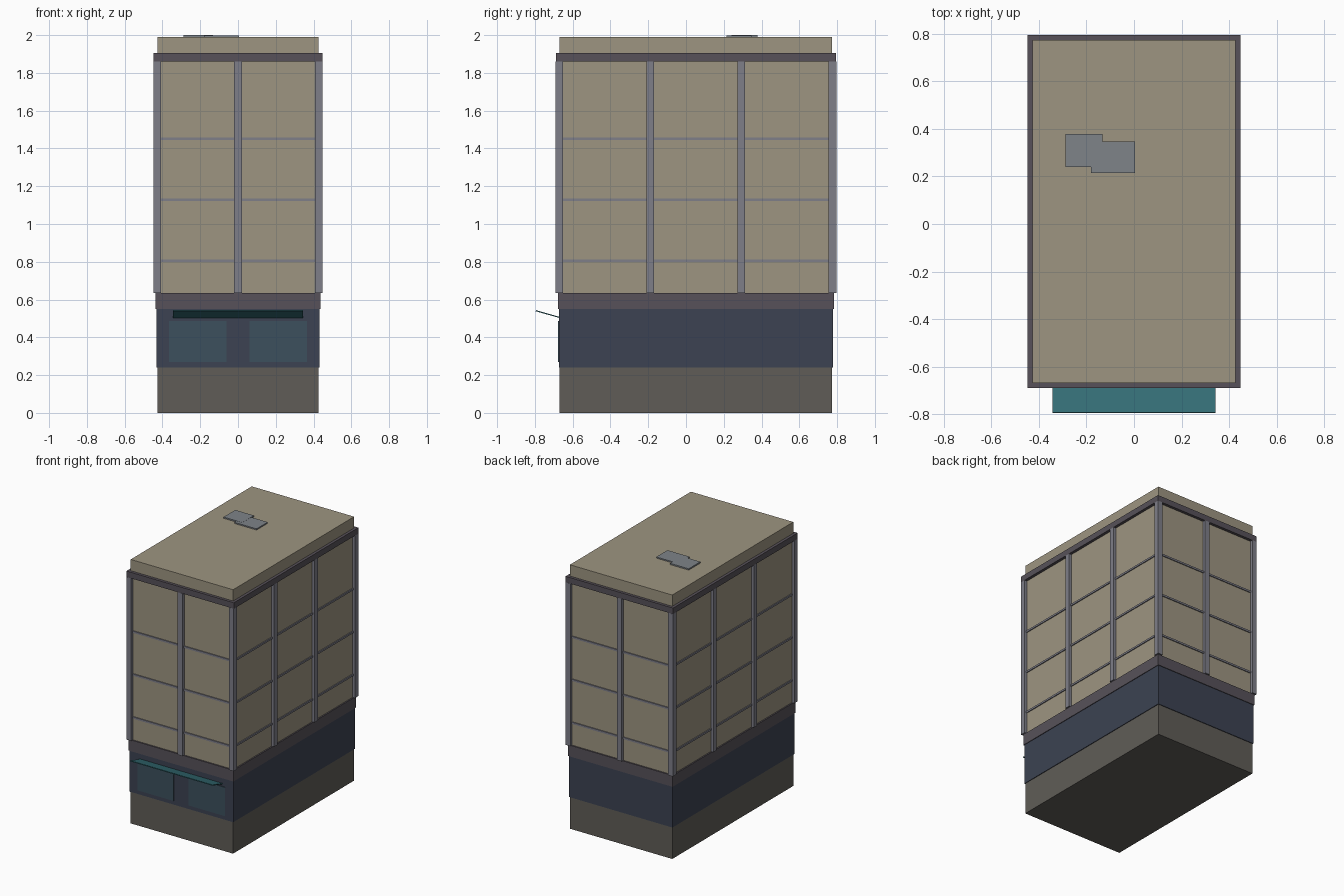
import bpy, math

if "Cube" in bpy.data.objects:
    bpy.data.objects.remove(bpy.data.objects["Cube"])

CY = 0.0525           # centre of the building in y (awning sticks out in front)
HX, HY = 0.427, 0.721  # half size of the walls


def material(name, rgb):
    m = bpy.data.materials.new(name)
    m.diffuse_color = (*rgb, 1)
    m.use_nodes = True
    m.node_tree.nodes["Principled BSDF"].inputs["Base Color"].default_value = m.diffuse_color
    return m


TAN = material("tan_wall", (0.34, 0.30, 0.22))
STONE = material("stone", (0.115, 0.108, 0.095))
NAVY = material("navy", (0.045, 0.055, 0.085))
GLASS = material("glass", (0.045, 0.08, 0.11))
PLUM = material("plum_trim", (0.095, 0.083, 0.10))
STEEL = material("steel", (0.21, 0.21, 0.25))
TEAL = material("teal", (0.035, 0.155, 0.18))
ROOF = material("roof_metal", (0.21, 0.23, 0.25))


def box(name, x0, x1, y0, y1, z0, z1, mat):
    bpy.ops.mesh.primitive_cube_add(
        size=1, location=((x0 + x1) / 2, (y0 + y1) / 2, (z0 + z1) / 2))
    ob = bpy.context.object
    ob.name = name
    ob.scale = (x1 - x0, y1 - y0, z1 - z0)
    ob.data.materials.append(mat)
    return ob


def storey(name, grow, z0, z1, mat):
    # full-footprint slab, grown outwards from the wall line
    return box(name, -HX - grow, HX + grow, CY - HY - grow, CY + HY + grow, z0, z1, mat)


# stacked building body
storey("stone_base", 0.0, 0.0, 0.24, STONE)
storey("shop_storey", 0.005, 0.24, 0.55, NAVY)
storey("shop_fascia", 0.010, 0.55, 0.635, PLUM)
storey("upper_walls", 0.0, 0.635, 1.99, TAN)
storey("cornice", 0.021, 1.86, 1.905, PLUM)

# floor bands between the columns
for i in range(3):
    z = 0.805 + 0.3235 * i
    storey(f"floor_band_{i}", 0.007, z - 0.007, z + 0.007, STEEL)

# columns around the perimeter: 2 bays in front, 3 bays along the sides
R = 0.02
spots = [(sx * 0.428, CY + k * 0.241) for sx in (-1, 1) for k in (-3, -1, 1, 3)]
spots += [(0, CY + s * 0.723) for s in (-1, 1)]
for i, (x, y) in enumerate(spots):
    box(f"column_{i}", x - R, x + R, y - R, y + R, 0.635, 1.86, STEEL)

# shop windows
front = CY - HY - 0.005
for side, x in (("left", -0.213), ("right", 0.213)):
    box(f"shop_window_{side}", x - 0.152, x + 0.152, front - 0.005, front + 0.005,
        0.27, 0.487, GLASS)

# awning, rising towards its outer edge
y0, z0, y1, z1 = -0.795, 0.541, front + 0.005, 0.505
awning = box("awning", -0.343, 0.343, -0.5, 0.5, 0, 1, TEAL)
awning.location = (0, (y0 + y1) / 2, (z0 + z1) / 2)
awning.scale = (0.686, math.hypot(y1 - y0, z1 - z0), 0.006)
awning.rotation_euler.x = math.atan2(z1 - z0, y1 - y0)

# roof hatches
box("roof_hatch_a", -0.288, -0.132, 0.24, 0.379, 1.985, 2.0, ROOF)
box("roof_hatch_b", -0.181, 0.005, 0.214, 0.347, 1.985, 1.999, ROOF)
